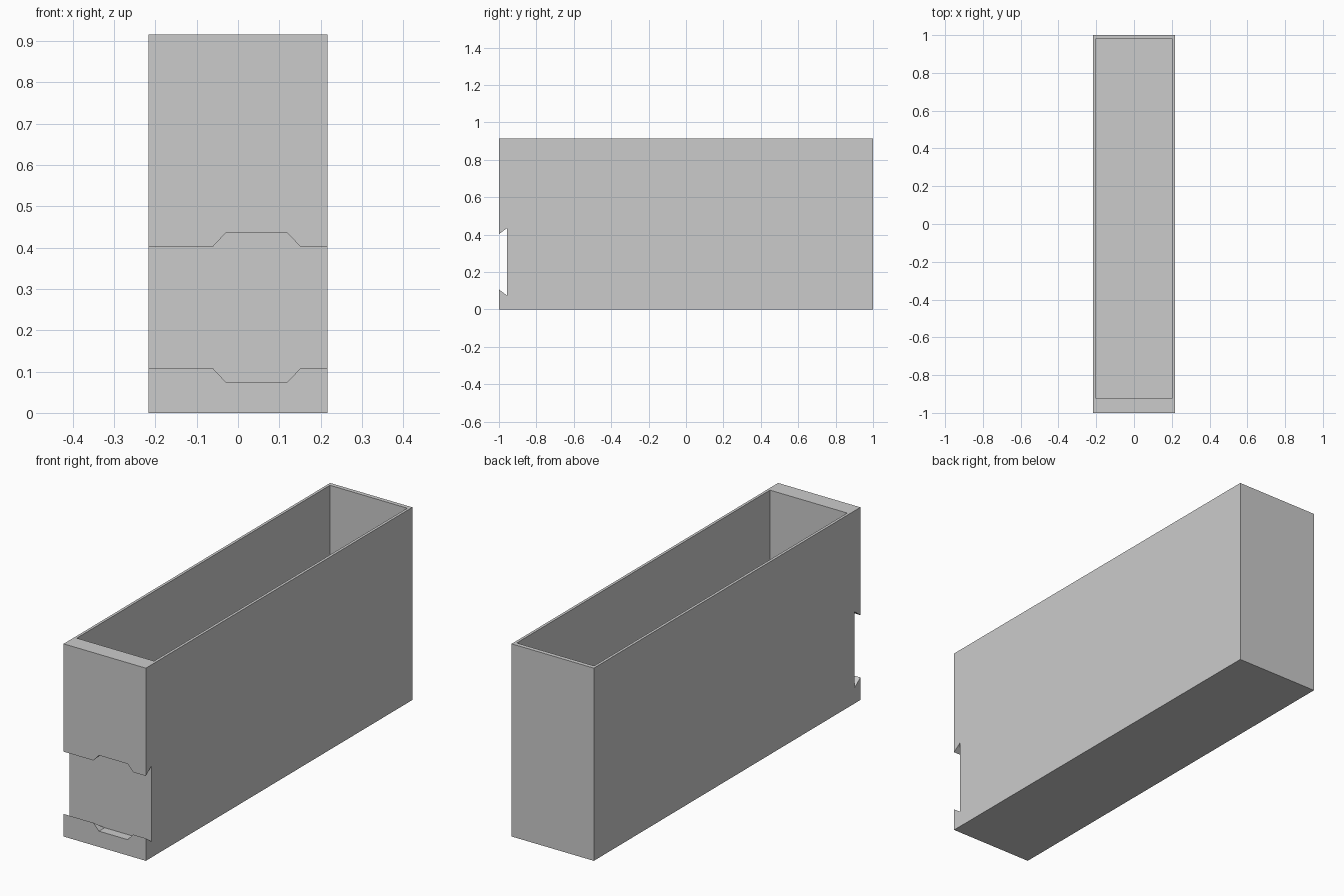
import bpy, bmesh

if "Cube" in bpy.data.objects:
    bpy.data.objects.remove(bpy.data.objects["Cube"])

grey = bpy.data.materials.new("plain grey")
grey.diffuse_color = (0.6, 0.6, 0.6, 1)
grey.use_nodes = True
grey.node_tree.nodes["Principled BSDF"].inputs["Base Color"].default_value = grey.diffuse_color


def prism(name, loop_a, loop_b):
    """Solid between two matching loops of points."""
    bm = bmesh.new()
    a = [bm.verts.new(p) for p in loop_a]
    b = [bm.verts.new(p) for p in loop_b]
    bm.faces.new(a)
    bm.faces.new(b[::-1])
    for i in range(len(a)):
        j = (i + 1) % len(a)
        bm.faces.new((a[j], a[i], b[i], b[j]))
    bmesh.ops.recalc_face_normals(bm, faces=bm.faces)
    me = bpy.data.meshes.new(name)
    bm.to_mesh(me)
    bm.free()
    ob = bpy.data.objects.new(name, me)
    me.materials.append(grey)
    bpy.context.collection.objects.link(ob)
    return ob


def box(name, x, y0, y1, z0, z1):
    loop = [(-x, y0), (x, y0), (x, y1), (-x, y1)]
    return prism(name, [(*p, z0) for p in loop], [(*p, z1) for p in loop])


def cut(target, cutter):
    mod = target.modifiers.new(cutter.name, 'BOOLEAN')
    mod.operation = 'DIFFERENCE'
    mod.solver = 'EXACT'
    mod.object = cutter
    bpy.context.view_layer.objects.active = target
    bpy.ops.object.modifier_apply(modifier=mod.name)
    bpy.data.objects.remove(cutter)


# Open-topped tray body with a thick front wall
body = box("tray_body", 0.216, -1, 1, 0, 0.915)
cut(body, box("tray_cavity", 0.203, -0.92, 0.98, 0.02, 1.0))

# Dovetail slot running across the front wall
back, low, high, lip = -0.957, 0.075, 0.435, 0.032
profile = [(-1.1, low + lip), (-1, low + lip), (back, low),
           (back, high), (-1, high - lip), (-1.1, high - lip)]
cut(body, prism("dovetail_slot", [(-0.3, *p) for p in profile],
                [(0.3, *p) for p in profile]))

# Chamfered entry opening through the slot lips
entry = [(-0.06, low + lip), (-0.03, low), (0.12, low), (0.15, low + lip),
         (0.15, high - lip), (0.12, high), (-0.03, high), (-0.06, high - lip)]
cut(body, prism("entry_opening", [(x, -1.1, z) for x, z in entry],
                [(x, back, z) for x, z in entry]))
